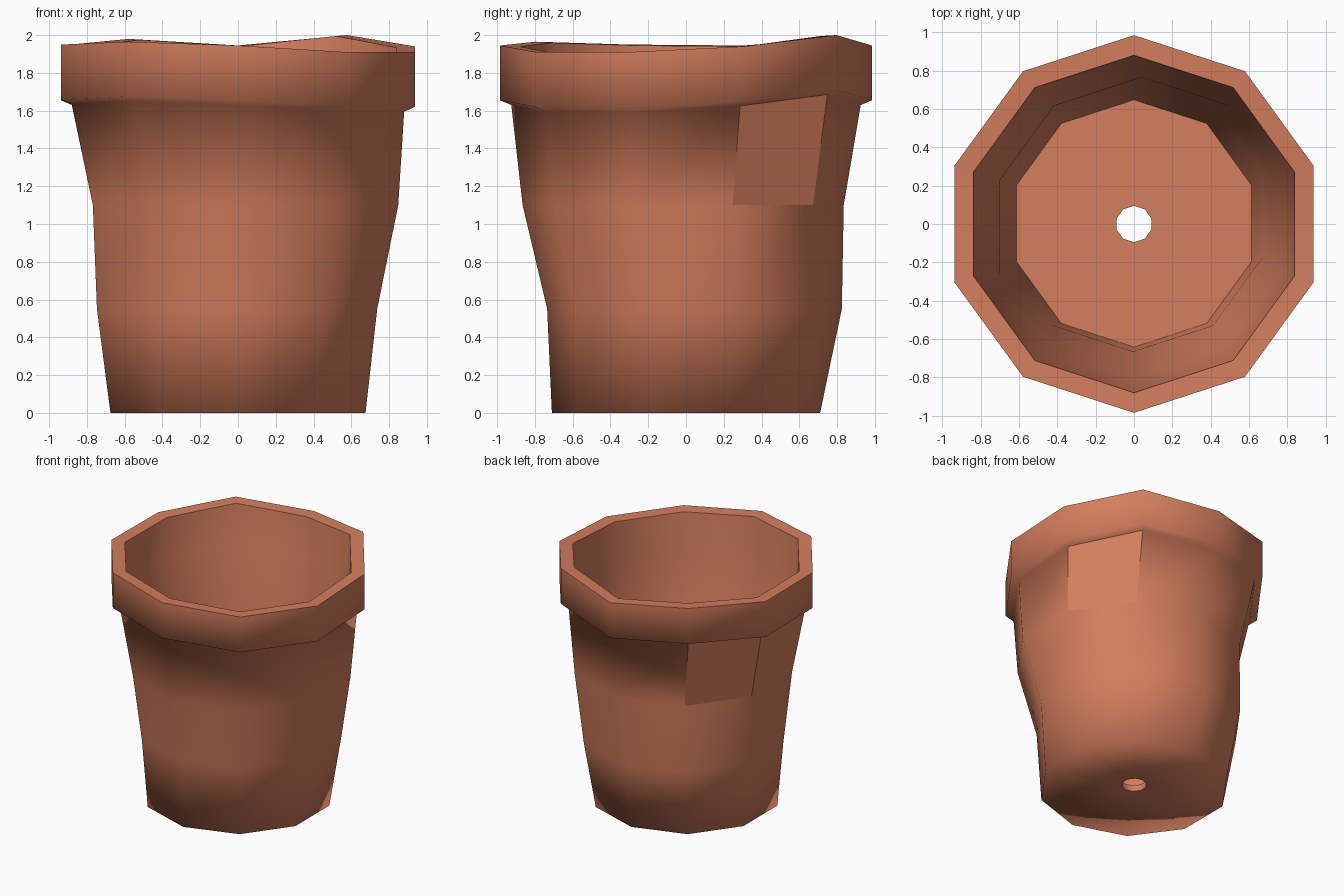
import bpy, bmesh
from math import radians, cos, sin

cube = bpy.data.objects.get("Cube")
if cube:
    bpy.data.objects.remove(cube, do_unlink=True)

SIDES = 10

# Uneven rim height at each corner, counter-clockwise from the right-hand corner
wobble = [-0.01, 0.05, -0.005, 0.03, -0.005, 0.0, 0.015, -0.005, -0.04, -0.04]

# Closed section of the pot: radius, height, x shift, y shift, follows rim wobble
section = [
    (0.095, 0.03, 0, 0, 0),           # drain hole, underside
    (0.71, 0.0, 0, 0, 0),             # foot
    (0.78, 0.55, -0.005, 0.045, 0),   # leaning wall
    (0.85, 1.10, 0.04, -0.015, 0),
    (0.925, 1.635, 0, 0, 1),          # under the rim
    (0.985, 1.66, 0, 0, 1),           # rim
    (0.985, 1.95, 0, 0, 1),
    (0.88, 1.945, 0, 0, 1),           # inner lip
    (0.855, 1.63, 0, 0, 1),           # inner wall
    (0.78, 1.10, 0.04, -0.015, 0),
    (0.71, 0.55, -0.005, 0.045, 0),
    (0.645, 0.08, 0, 0.003, 0),       # floor
    (0.095, 0.08, 0, 0, 0),           # drain hole, floor
]

bm = bmesh.new()
rings = []
for r, z, dx, dy, follow in section:
    ring = []
    for i in range(SIDES):
        a = radians(18 + 36 * i)
        ring.append(bm.verts.new((dx + r * cos(a), dy + r * sin(a),
                                  z + follow * wobble[i])))
    rings.append(ring)

# Skin the rings; a few upper wall facets are flat, the rest smooth
flat_facets = {0, 3, 4}
for k, ring in enumerate(rings):
    nxt = rings[(k + 1) % len(rings)]
    for i in range(SIDES):
        j = (i + 1) % SIDES
        face = bm.faces.new((ring[i], ring[j], nxt[j], nxt[i]))
        face.smooth = not (k == 3 and i in flat_facets)

# Crisp edges round the rim top, the floor and the drain hole
for k in (0, 6, 7, 11, 12):
    for i in range(SIDES):
        edge = bm.edges.get((rings[k][i], rings[k][(i + 1) % SIDES]))
        edge.smooth = False

bmesh.ops.recalc_face_normals(bm, faces=bm.faces[:])
mesh = bpy.data.meshes.new("flower_pot")
bm.to_mesh(mesh)
bm.free()
pot = bpy.data.objects.new("flower_pot", mesh)
bpy.context.collection.objects.link(pot)

# Fired clay
clay = bpy.data.materials.new("terracotta")
clay.use_nodes = True
colour = (0.66, 0.21, 0.11, 1)
clay.diffuse_color = colour
clay.node_tree.nodes["Principled BSDF"].inputs["Base Color"].default_value = colour
mesh.materials.append(clay)
